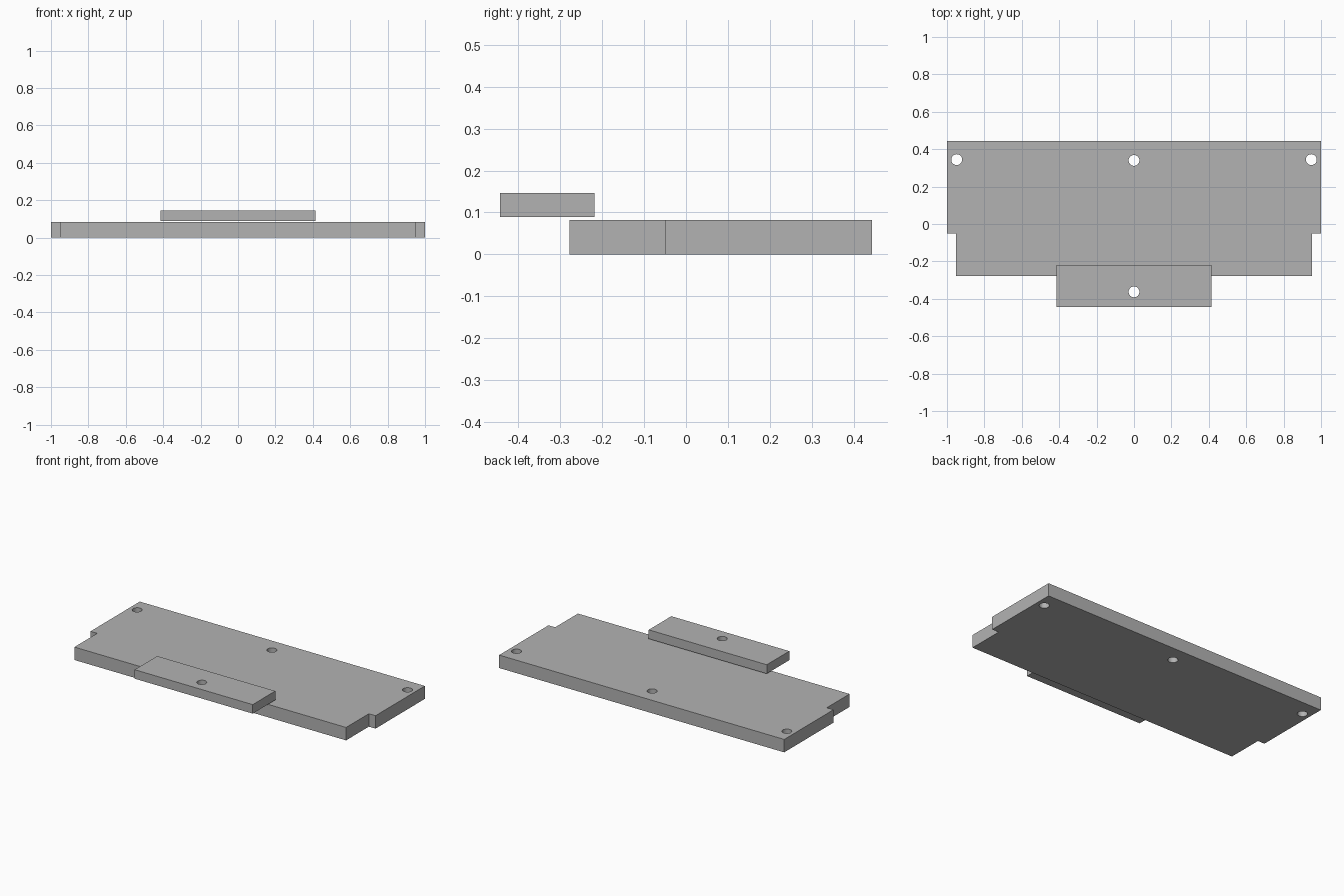
import bpy, bmesh, math

if "Cube" in bpy.data.objects:
    bpy.data.objects.remove(bpy.data.objects["Cube"])

grey = bpy.data.materials.new("plain grey")
grey.diffuse_color = (0.45, 0.45, 0.45, 1)
grey.use_nodes = True
grey.node_tree.nodes["Principled BSDF"].inputs["Base Color"].default_value = grey.diffuse_color


def slab(name, outline, z0, z1):
    """Extrude a flat outline from z0 to z1."""
    bm = bmesh.new()
    face = bm.faces.new([bm.verts.new((x, y, z0)) for x, y in outline])
    top = bmesh.ops.extrude_face_region(bm, geom=[face])["geom"]
    for v in top:
        if isinstance(v, bmesh.types.BMVert):
            v.co.z = z1
    bmesh.ops.recalc_face_normals(bm, faces=bm.faces)
    mesh = bpy.data.meshes.new(name)
    bm.to_mesh(mesh)
    bm.free()
    mesh.materials.append(grey)
    obj = bpy.data.objects.new(name, mesh)
    bpy.context.collection.objects.link(obj)
    return obj


def drill(obj, x, y, radius=0.029):
    """Cut a round through hole."""
    bpy.ops.mesh.primitive_cylinder_add(vertices=32, radius=radius, depth=1, location=(x, y, 0))
    cutter = bpy.context.object
    cutter.name = "hole_cutter"
    cutter.data.materials.append(grey)
    cutter.hide_render = True
    cutter.hide_viewport = True
    cutter.display_type = 'WIRE'
    mod = obj.modifiers.new("hole", 'BOOLEAN')
    mod.object = cutter
    mod.operation = 'DIFFERENCE'
    mod.solver = 'EXACT'


# Main board, with a notch at each front corner
half = [(0.953, -0.278), (0.953, -0.05), (1, -0.05), (1, 0.444)]
board = slab("board", half + [(-x, y) for x, y in reversed(half)], 0, 0.082)
for x, y in [(-0.948, 0.344), (0, 0.34), (0.948, 0.344)]:
    drill(board, x, y)

# Raised plate hovering over the front edge
plate = slab("front_plate", [(-0.414, -0.444), (0.414, -0.444), (0.414, -0.218), (-0.414, -0.218)],
             0.089, 0.146)
drill(plate, 0, -0.363)
